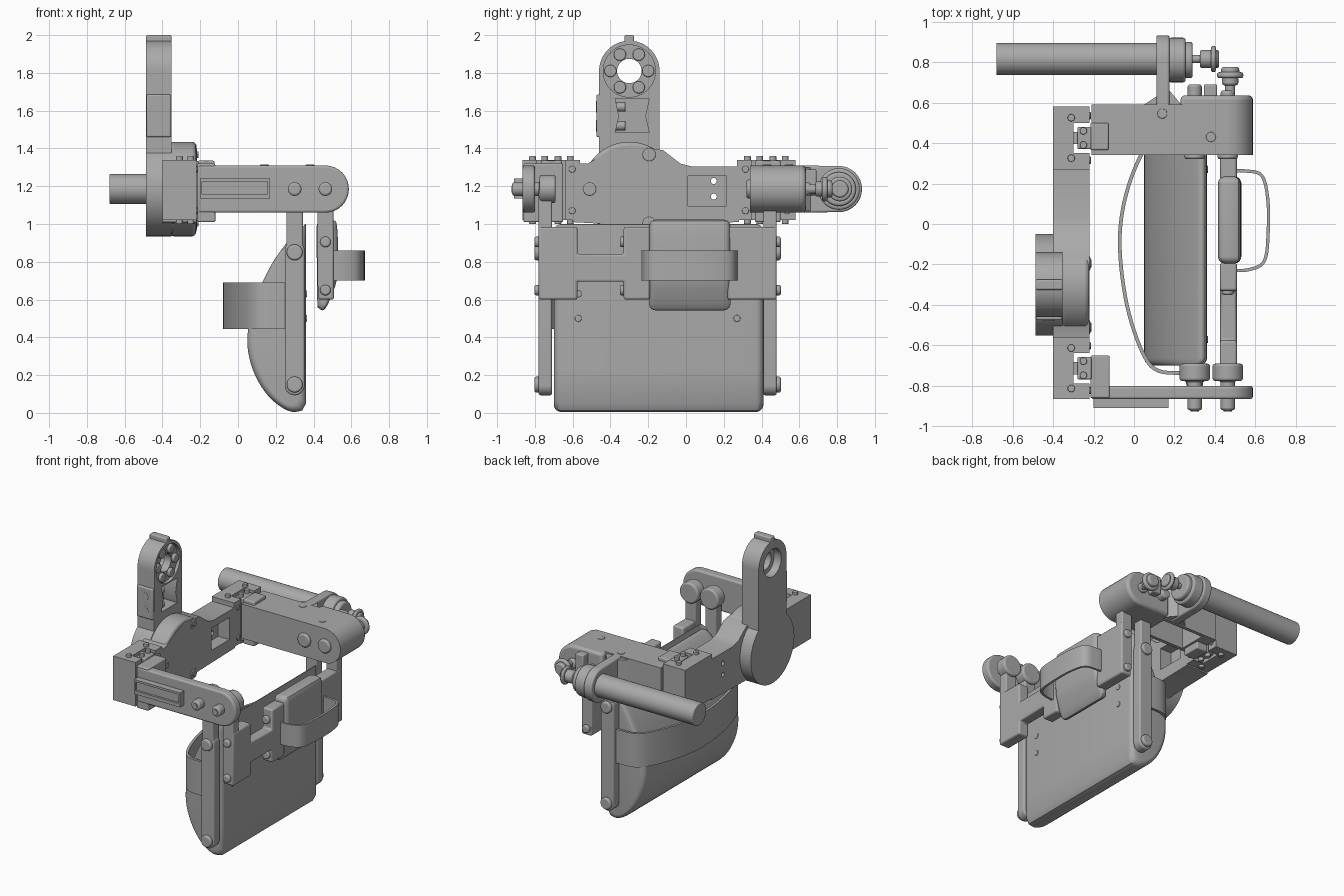
import bpy
import bmesh
from math import cos, sin, radians
from mathutils import Vector

if "Cube" in bpy.data.objects:
    bpy.data.objects.remove(bpy.data.objects["Cube"], do_unlink=True)

grey = bpy.data.materials.new("matte grey")
grey.use_nodes = True
GREY = (0.4, 0.4, 0.4, 1)
grey.diffuse_color = GREY
grey.node_tree.nodes["Principled BSDF"].inputs["Base Color"].default_value = GREY


def place(axis, a, b, t):
    return {"x": (t, a, b), "y": (a, t, b), "z": (a, b, t)}[axis]


def add(name, mesh):
    ob = bpy.data.objects.new(name, mesh)
    bpy.context.collection.objects.link(ob)
    mesh.materials.clear()
    mesh.materials.append(grey)
    return ob


def bake(ob):
    dg = bpy.context.evaluated_depsgraph_get()
    mesh = bpy.data.meshes.new_from_object(ob.evaluated_get(dg))
    ob.modifiers.clear()
    ob.data = mesh


def loft(name, axis, stations):
    """Skin matching 2D outlines placed along an axis."""
    bm = bmesh.new()
    rings = [[bm.verts.new(place(axis, a, b, t)) for a, b in pts] for t, pts in stations]
    bm.faces.new(rings[0])
    bm.faces.new(rings[-1])
    n = len(rings[0])
    for r, s in zip(rings, rings[1:]):
        for i in range(n):
            j = (i + 1) % n
            bm.faces.new((r[i], r[j], s[j], s[i]))
    bmesh.ops.recalc_face_normals(bm, faces=bm.faces)
    mesh = bpy.data.meshes.new(name)
    bm.to_mesh(mesh)
    bm.free()
    return add(name, mesh)


def prism(name, axis, pts, lo, hi, bevel=0.0):
    ob = loft(name, axis, [(lo, pts), (hi, pts)])
    if bevel:
        m = ob.modifiers.new("bevel", "BEVEL")
        m.width, m.segments, m.limit_method = bevel, 3, "ANGLE"
        m.angle_limit = radians(40)
    return ob


def cushion(name, pts, lo, hi, r):
    """Padded block whose two ends round off by r."""
    us, vs = zip(*pts)
    cu, cv = (min(us) + max(us)) / 2, (min(vs) + max(vs)) / 2
    hu, hv = max(us) - cu, max(vs) - cv

    def ring(inset):
        return [(cu + (u - cu) * (1 - inset / hu), cv + (v - cv) * (1 - inset / hv)) for u, v in pts]

    steps = [(r * (1 - cos(radians(a))), ring(r * (1 - sin(radians(a))))) for a in range(0, 91, 15)]
    loft(name, "y", [(lo + t, p) for t, p in steps] + [(hi - t, p) for t, p in reversed(steps)])


def smooth(pts, n=4):
    """Pass a smooth curve through the points."""
    p = [Vector(q) for q in (pts[0], *pts, pts[-1])]
    out = []
    for a, b, c, d in zip(p, p[1:], p[2:], p[3:]):
        for i in range(n):
            t = i / n
            out.append(b + ((c - a) * t + (2 * a - 5 * b + 4 * c - d) * t * t
                            + (3 * b - a - 3 * c + d) * t ** 3) / 2)
    return [tuple(q) for q in out] + [pts[-1]]


def box(name, x, y, z, bevel=0.008):
    return prism(name, "z", [(x[0], y[0]), (x[1], y[0]), (x[1], y[1]), (x[0], y[1])], *z, bevel)


def arc(a, b, r, start, end, n=16):
    return [(a + r * cos(radians(start + (end - start) * i / n)),
             b + r * sin(radians(start + (end - start) * i / n))) for i in range(n + 1)]


def cyl(name, axis, a, b, r, lo, hi, bevel=0.006, sides=32):
    return prism(name, axis, arc(a, b, r, 0, 360 - 360 / sides, sides - 1), lo, hi, bevel)


def slot(a, b0, b1, r):
    return arc(a, b1, r, 0, 180) + arc(a, b0, r, 180, 360)


def spin(name, axis, a, b, profile):
    """Stack coaxial discs given as (radius, low, high)."""
    for r, lo, hi in profile:
        cyl(name, axis, a, b, r, lo, hi, 0.012)


def cut(ob, cutter):
    m = ob.modifiers.new("cut", "BOOLEAN")
    m.object, m.solver = cutter, "EXACT"
    bake(ob)
    bpy.data.objects.remove(cutter, do_unlink=True)


def strap(name, pts, z0, z1, thick):
    """Thin band following a smooth plan path."""
    path = smooth(pts, 6)
    bm = bmesh.new()
    low, high = ([bm.verts.new((x, y, z)) for x, y in path] for z in (z0, z1))
    for i in range(len(path) - 1):
        bm.faces.new((low[i], low[i + 1], high[i + 1], high[i]))
    mesh = bpy.data.meshes.new(name)
    bm.to_mesh(mesh)
    bm.free()
    ob = add(name, mesh)
    m = ob.modifiers.new("thickness", "SOLIDIFY")
    m.thickness, m.offset = thick, 0
    bake(ob)


Z = 1.185                  # height of the pivots
PIVOTS = (0.30, 0.463)     # pivot positions along the arms
arm = [(-0.21, Z - 0.125)] + arc(0.462, Z, 0.125, -90, 90) + [(-0.21, Z + 0.125)]

# Front arm with its raised frame and clamp tab
prism("front_arm", "y", arm, -0.865, -0.80, 0.012)
frame = box("front_arm_frame", (-0.20, 0.17), (-0.91, -0.86), (1.135, 1.24), 0)
cut(frame, box("cutter", (-0.19, 0.155), (-0.95, -0.895), (1.16, 1.225), 0))
box("front_arm_tab", (-0.215, -0.12), (-0.86, -0.65), (1.01, 1.32))

# Rear arm, hollow underneath, with its thicker end and clamp tab
rear = prism("rear_arm", "y", arm, 0.34, 0.59)
cut(rear, box("cutter", (-0.11, 0.22), (0.365, 0.565), (1.0, 1.28), 0))
prism("rear_arm_end", "y", [(0.23, 1.06)] + arm[1:-1] + [(0.23, 1.31)], 0.40, 0.635, 0.02)
box("rear_arm_tab", (-0.215, -0.125), (0.365, 0.50), (1.01, 1.335))
for x, y in ((0.14, 0.545), (0.38, 0.43)):
    cyl("rear_arm_screw", "z", x, y, 0.024, 1.3, 1.314, 0.004)
box("rear_arm_stop", (0.345, 0.41), (0.62, 0.69), (1.16, 1.29))

# Corner blocks with slotted clamps and screws
for side, y0, y1 in (("front", -0.865, -0.56), ("rear", 0.27, 0.58)):
    mid = (y0 + y1) / 2
    block = box(side + "_block", (-0.40, -0.22), (y0, y1), (1.02, 1.34), 0)
    cut(block, box("cutter", (-0.30, -0.2), (mid - 0.075, mid + 0.075), (0.9, 1.4), 0))
    box(side + "_clamp", (-0.28, -0.21), (mid - 0.055, mid + 0.055), (1.025, 1.335))
    box(side + "_clamp_neck", (-0.31, -0.27), (mid - 0.03, mid + 0.03), (1.04, 1.32), 0)
    for dy in (-0.1, -0.035, 0.035, 0.1):
        for z in ((1.33, 1.36), (1.0, 1.03)):
            x = -0.31 if abs(dy) > 0.05 else -0.25
            cyl(side + "_block_screw", "z", x, mid + dy, 0.018, *z, 0.004, 16)
    for z in (1.07, 1.29):
        for dy in (-0.11, 0.11):
            cyl(side + "_block_side_screw", "x", mid + dy, z, 0.018, -0.23, -0.213, 0.004, 16)

# Cross bar with window and through holes, flaring into the hub
cross = prism("cross_bar", "x", [(-0.60, 1.01), (-0.42, 1.0), (-0.30, 0.96), (-0.18, 1.0), (0.28, 1.01),
              (0.28, 1.305), (0.03, 1.305), (-0.03, 1.32), (-0.12, 1.39), (-0.30, 1.42),
              (-0.45, 1.36), (-0.52, 1.32), (-0.60, 1.32)], -0.40, -0.22)
cut(cross, box("cutter", (-0.31, -0.1), (0.01, 0.215), (1.095, 1.255), 0))
for z in (1.145, 1.228):
    cut(cross, cyl("cutter", "x", 0.147, z, 0.016, -0.5, -0.1, 0, 16))
cyl("hub", "x", -0.30, Z, 0.25, -0.36, -0.222, 0.02, 64)
for a in (60, 180, 300):
    y, z = -0.30 + 0.21 * cos(radians(a)), Z + 0.21 * sin(radians(a))
    cyl("hub_bolt", "x", y, z, 0.035, -0.24, -0.216)
    cyl("hub_bolt_hex", "x", y, z, 0.02, -0.22, -0.21, 0, 6)

# Upright: round foot on the hub, rounded head with a sunken bolted ring
upright = prism("upright", "x", arc(-0.30, Z, 0.25, 130, 410, 48)
                + arc(-0.30, 1.81, 0.16, 0, 180, 32), -0.487, -0.352)
cut(upright, cyl("cutter", "x", -0.30, 1.81, 0.065, -0.6, -0.2, 0))
cut(upright, cyl("cutter", "x", -0.30, 1.81, 0.138, -0.375, -0.2, 0, 48))
cut(upright, cyl("cutter", "x", -0.30, 1.81, 0.10, -0.6, -0.43, 0, 48))
cut(upright, prism("cutter", "x", [(-0.375, 1.485), (-0.195, 1.485), (-0.215, 1.57), (-0.195, 1.665),
                   (-0.375, 1.665), (-0.355, 1.57)], -0.46, -0.3))
for i in range(6):
    a = radians(60 * i)
    cyl("ring_bolt", "x", -0.30 + 0.1 * cos(a), 1.81 + 0.1 * sin(a), 0.032, -0.38, -0.355)
box("head_nub", (-0.487, -0.352), (-0.325, -0.275), (1.95, 2.0))
box("upright_side_plate", (-0.485, -0.355), (-0.475, -0.44), (1.46, 1.685))
for z in (1.52, 1.62):
    cyl("side_plate_screw", "y", -0.42, z, 0.03, -0.477, -0.47, 0)
    cyl("window_spring", "y", -0.385, z, 0.025, -0.375, -0.32, 0.004, 16)

# Grip handle and its mount
prism("grip_mount", "x", [(0.58, 1.06)] + arc(0.81, Z, 0.122, -90, 90) + [(0.58, 1.31)], 0.11, 0.175, 0.01)
prism("grip_mount_web", "z", [(0.02, 0.57), (0.25, 0.57), (0.175, 0.66), (0.11, 0.63)], 1.07, 1.30)
cyl("grip", "x", 0.815, Z, 0.08, -0.68, 0.12)
spin("grip_cap", "x", 0.81, Z, ((0.11, 0.17, 0.255), (0.09, 0.24, 0.29)))
spin("grip_knob", "x", 0.815, Z, ((0.02, 0.28, 0.35), (0.045, 0.325, 0.385), (0.065, 0.38, 0.405),
     (0.045, 0.40, 0.42)))
spin("rear_knob", "y", 0.475, Z, ((0.025, 0.62, 0.71), (0.04, 0.685, 0.73), (0.065, 0.72, 0.75),
     (0.045, 0.74, 0.775)))

# Pivot bolts and round knobs through both arms
for x in PIVOTS:
    spin("front_pivot", "y", x, Z, ((0.036, -0.92, -0.75), (0.075, -0.775, -0.69)))
    cyl("front_pivot_socket", "y", x, Z, 0.02, -0.925, -0.915, 0, 6)
    spin("rear_pivot", "y", x, Z, ((0.035, 0.62, 0.69 if x < 0.4 else 0.66), (0.05, 0.32, 0.35)))

# Hangers and side rails with their screws
for side, y0, y1, out in (("front", -0.78, -0.71, -1), ("rear", 0.41, 0.48, 1)):
    for x, r in zip(PIVOTS, (0.043, 0.042)):
        prism(side + "_hanger", "y", slot(x, 0.68, Z, r), y0, y1, 0.008)
    prism(side + "_rail", "y", slot(0.30, 0.145, 0.86, 0.052), y0, y1, 0.01)
    face = y0 if out < 0 else y1
    for x, z, r in ((0.30, 0.15, 0.042), (0.30, 0.85, 0.042), (0.463, 0.65, 0.028), (0.463, 0.905, 0.028)):
        lo, hi = sorted((face - out * 0.01, face + out * 0.022))
        cyl(side + "_rail_screw", "y", x, z, r, lo, hi, 0.01)

# Large rounded cushion
cushion("large_cushion", smooth([(0.36, 0.05), (0.36, 0.93), (0.35, 0.96), (0.32, 0.965), (0.25, 0.89),
        (0.18, 0.79), (0.12, 0.67), (0.07, 0.53), (0.05, 0.40), (0.06, 0.29), (0.10, 0.18),
        (0.16, 0.09), (0.23, 0.03), (0.29, 0.005), (0.34, 0.013)]), -0.70, 0.41, 0.04)
for y in (-0.57, 0.27):
    for z in (0.50, 0.63):
        cyl("cushion_screw", "x", y, z, 0.018, 0.35, 0.366, 0.004, 16)

# Stepped bracket carrying the small cushion
prism("front_bracket", "x", [(-0.78, 0.60), (-0.575, 0.60), (-0.575, 0.695), (-0.33, 0.695), (-0.33, 0.60),
      (-0.19, 0.60), (-0.19, 0.985), (-0.33, 0.985), (-0.33, 0.84), (-0.575, 0.84), (-0.575, 0.985),
      (-0.78, 0.985)], 0.425, 0.508, 0.012)
box("rear_bracket", (0.425, 0.508), (0.22, 0.48), (0.60, 0.985), 0.012)
for z in (0.65, 0.905):
    cyl("bracket_screw", "y", 0.463, z, 0.028, -0.35, -0.31, 0.008)

# Small cushion, tapered toward the bottom
cushion("small_cushion", smooth([(0.415, 0.98), (0.43, 1.015), (0.50, 1.02), (0.525, 0.98), (0.528, 0.74),
        (0.495, 0.62), (0.455, 0.545), (0.42, 0.56)]), -0.195, 0.235, 0.035)

# Straps
strap("small_strap", [(0.47, -0.23), (0.57, -0.225), (0.645, -0.18), (0.663, -0.03), (0.66, 0.13),
      (0.63, 0.24), (0.55, 0.262), (0.47, 0.262)], 0.70, 0.86, 0.016)
strap("large_strap", [(0.28, -0.735), (0.12, -0.725), (0.04, -0.63), (-0.035, -0.40), (-0.07, -0.12),
      (-0.05, 0.10), (0.02, 0.31), (0.11, 0.43), (0.28, 0.44)], 0.445, 0.69, 0.018)

# Smooth the rounded surfaces, keep edges sharp
bpy.ops.object.select_all(action="DESELECT")
for ob in bpy.context.collection.objects:
    if ob.type == "MESH":
        ob.select_set(True)
        bpy.context.view_layer.objects.active = ob
bpy.ops.object.shade_smooth_by_angle(angle=radians(35))
